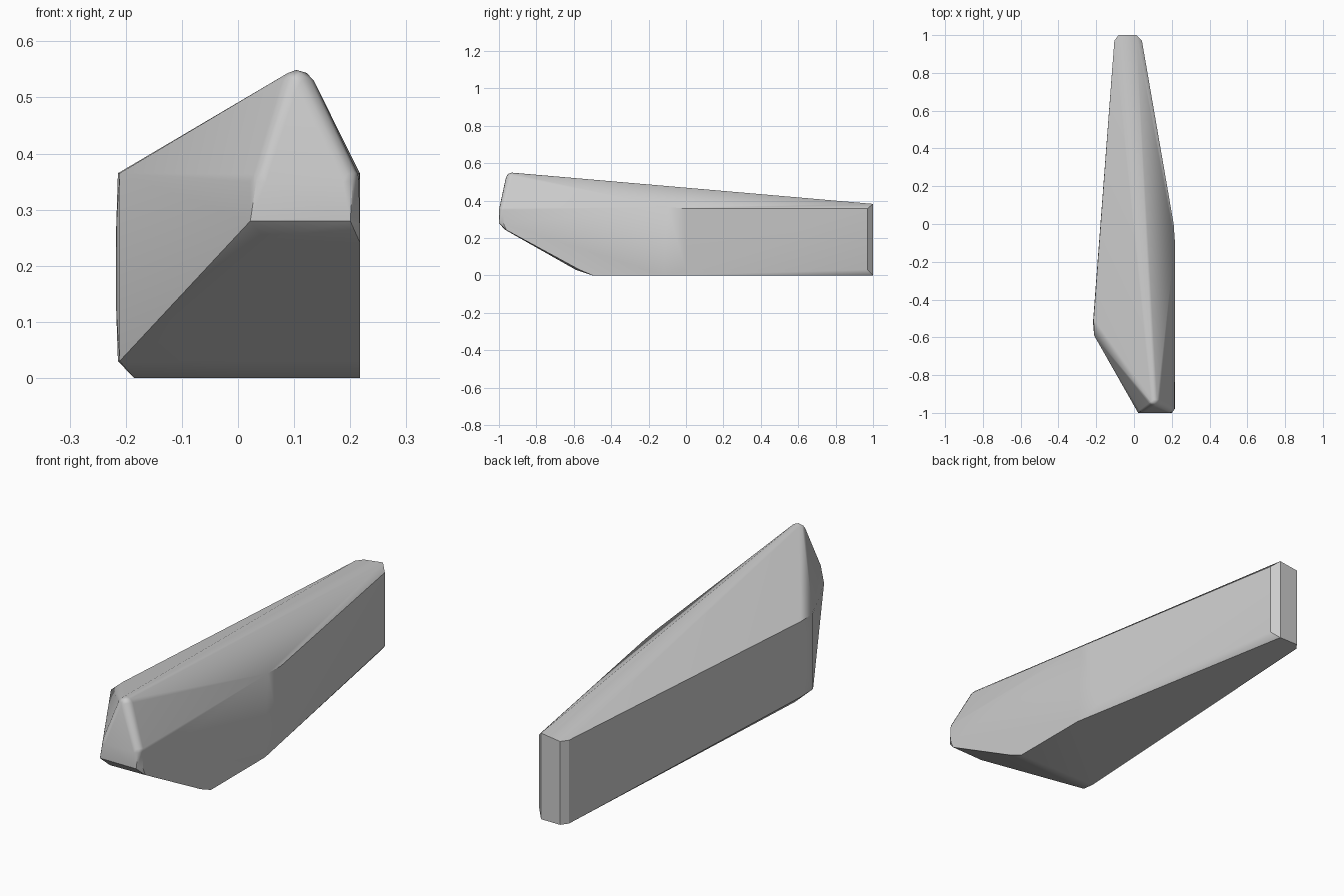
import bpy
import bmesh
from mathutils import Vector

# Remove the default object only
default_cube = bpy.data.objects.get("Cube")
if default_cube:
    bpy.data.objects.remove(default_cube, do_unlink=True)


def make_material(name, colour):
    material = bpy.data.materials.new(name)
    material.use_nodes = True
    material.diffuse_color = colour
    material.node_tree.nodes["Principled BSDF"].inputs["Base Color"].default_value = colour
    return material


def add_point(bm, x, y, z):
    bm.verts.new((x, y, z))


def add_round_corner(bm, centre, radius):
    """Small ball of points that becomes a rounded corner in the hull."""
    ball = bmesh.ops.create_icosphere(bm, subdivisions=2, radius=radius)
    bmesh.ops.translate(bm, verts=ball["verts"], vec=Vector(centre))


bm = bmesh.new()

# Shared levels of the faceted body
side = 0.217
shoulder = 0.365
chamfer = 0.03

# Nose: rounded peak, rounded cheeks and the chamfered chin
add_round_corner(bm, (0.104, -0.93, 0.514), 0.035)
for x in (0.05, side - chamfer):
    add_round_corner(bm, (x, -0.97, 0.35), chamfer)
for x in (0.022, 0.2):
    add_point(bm, x, -1, 0.28)
add_point(bm, side, -0.975, 0.275)
add_point(bm, 0.05, -0.97, 0.245)
add_point(bm, side, -0.96, 0.242)

# Left-hand bulge of the body, from its upper corner to its bevelled foot
for z in (shoulder, chamfer):
    add_point(bm, -0.211, -0.59, z)
    add_point(bm, -0.214, -0.5, z)
for z in (0.12, 0.27):
    add_point(bm, -side, -0.52, z)
add_point(bm, -0.185, -0.5, 0)

# Flat side: underside break and the bend in the middle
for y in (-0.5, -0.12):
    add_point(bm, side, y, 0)
add_point(bm, side, -0.57, chamfer)
add_point(bm, side, -0.1, shoulder)
for z in (chamfer, 0.357):
    add_point(bm, 0.21, 0, z)

# Tail: narrow end with chamfered corners
for z in (chamfer, 0.357):
    add_point(bm, 0.042, 0.97, z)
for z in (0, 0.382):
    add_point(bm, 0.012, 1, z)
for z in (0, 0.37):
    add_point(bm, -0.082, 1, z)
    add_point(bm, -0.104, 0.97, z)

# Wrap the corners in one faceted skin and discard the inner points
hull = bmesh.ops.convex_hull(bm, input=list(bm.verts))
inner = [item for item in hull["geom_interior"] if isinstance(item, bmesh.types.BMVert)]
bmesh.ops.delete(bm, geom=inner, context="VERTS")
skin = set(hull["geom"])
leftover = [face for face in bm.faces if face not in skin]
bmesh.ops.delete(bm, geom=leftover, context="FACES")
loose = [vert for vert in bm.verts if not vert.link_faces]
bmesh.ops.delete(bm, geom=loose, context="VERTS")
bmesh.ops.recalc_face_normals(bm, faces=list(bm.faces))

mesh = bpy.data.meshes.new("faceted_body")
bm.to_mesh(mesh)
bm.free()
body = bpy.data.objects.new("faceted_body", mesh)
bpy.context.collection.objects.link(body)
mesh.materials.append(make_material("plain grey", (0.6, 0.6, 0.6, 1)))

# Soft shading on the rounded nose, crisp edges elsewhere
for other in bpy.context.selected_objects:
    other.select_set(False)
body.select_set(True)
bpy.context.view_layer.objects.active = body
bpy.ops.object.shade_smooth_by_angle(angle=0.5)
weighted = body.modifiers.new("even_shading", "WEIGHTED_NORMAL")
weighted.keep_sharp = True
